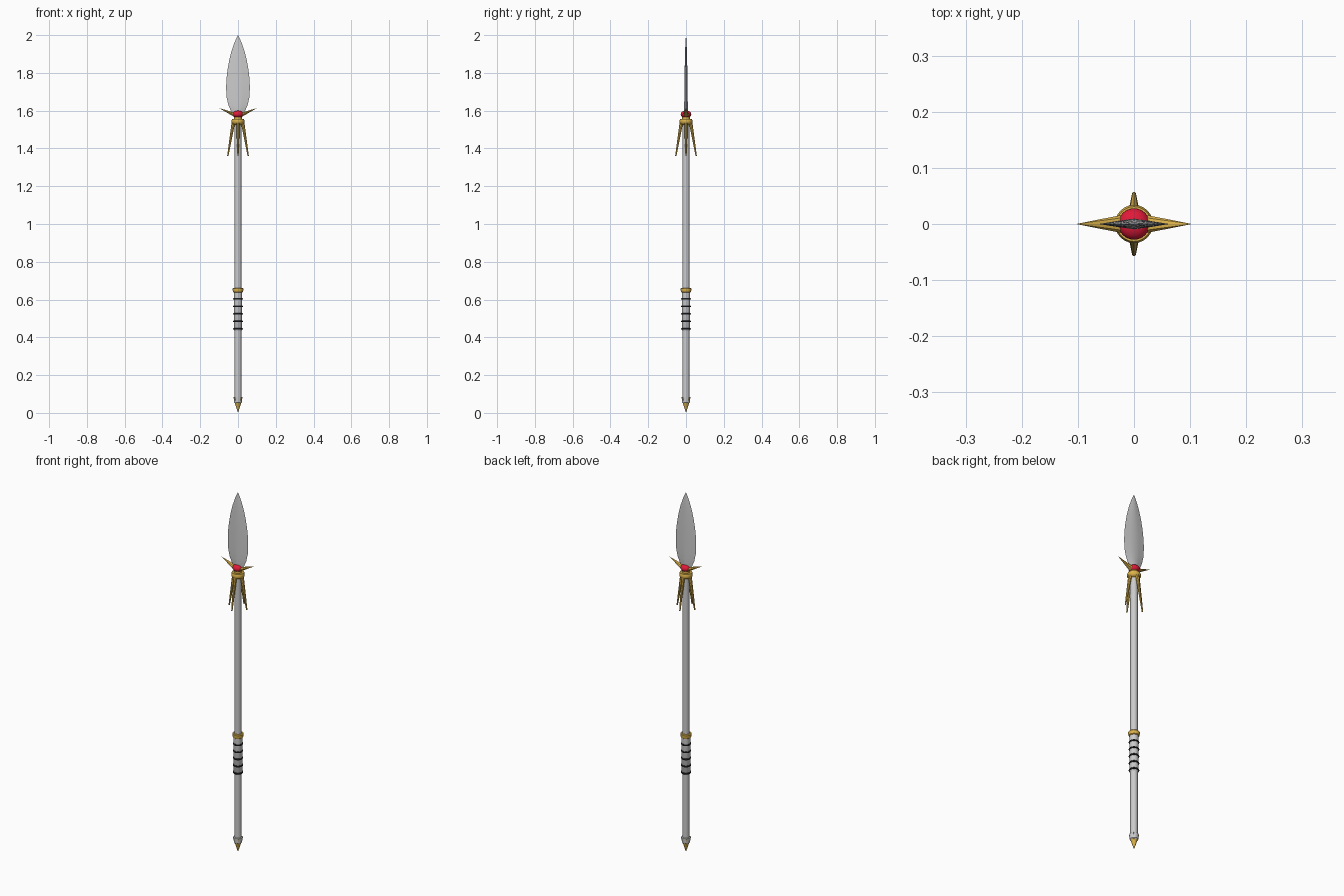
import bpy, bmesh, math
from mathutils import Vector

if "Cube" in bpy.data.objects:
    bpy.data.objects.remove(bpy.data.objects["Cube"])


def material(name, color):
    m = bpy.data.materials.new(name)
    m.diffuse_color = color
    m.use_nodes = True
    m.node_tree.nodes["Principled BSDF"].inputs["Base Color"].default_value = m.diffuse_color
    return m


GOLD = material("gold", (0.72, 0.45, 0.07, 1))
RED = material("red", (0.75, 0.01, 0.04, 1))
BLACK = material("black", (0.02, 0.02, 0.02, 1))


def finish(name, bm, mat=None, angle=35):
    bmesh.ops.recalc_face_normals(bm, faces=bm.faces)
    me = bpy.data.meshes.new(name)
    bm.to_mesh(me)
    bm.free()
    ob = bpy.data.objects.new(name, me)
    bpy.context.collection.objects.link(ob)
    if mat:
        me.materials.append(mat)
    bpy.ops.object.select_all(action='DESELECT')
    ob.select_set(True)
    bpy.context.view_layer.objects.active = ob
    bpy.ops.object.shade_smooth_by_angle(angle=math.radians(angle))
    return ob


def loft(name, rings, mat=None, angle=35):
    """Skin a list of equal-length point rings, capping both ends."""
    bm = bmesh.new()
    vs = [[bm.verts.new(p) for p in ring] for ring in rings]
    n = len(vs[0])
    for a, b in zip(vs, vs[1:]):
        for i in range(n):
            j = (i + 1) % n
            bm.faces.new((a[i], a[j], b[j], b[i]))
    bm.faces.new(vs[0])
    bm.faces.new(vs[-1])
    bmesh.ops.remove_doubles(bm, verts=bm.verts, dist=1e-5)
    return finish(name, bm, mat, angle)


def lathe(name, profile, mat=None, sides=24):
    """Turn (radius, z) points around the z axis."""
    ring = [2 * math.pi * i / sides for i in range(sides)]
    return loft(name, [[(max(r, 1e-4) * math.cos(a), max(r, 1e-4) * math.sin(a), z)
                        for a in ring] for r, z in profile], mat)


def spike(name, start, end, r0, r1, mat, sides=8, thick=1.0):
    """Tapered prong between two points; thick scales the in-plane depth."""
    start, end = Vector(start), Vector(end)
    d = (end - start).normalized()
    side = d.cross(Vector((0, 0, 1))).normalized()
    up = side.cross(d)
    rings = []
    for c, r in ((start, r0), (end, r1)):
        rings.append([c + side * r * math.cos(2 * math.pi * i / sides)
                      + up * r * thick * math.sin(2 * math.pi * i / sides)
                      for i in range(sides)])
    return loft(name, rings, mat)


# shaft and grip
lathe("shaft", [(0.0185, 0.06), (0.0185, 1.56)])
lathe("grip", [(0.0185, 0.435), (0.022, 0.44), (0.022, 0.64)])
lathe("grip_collar", [(0.021, 0.636), (0.026, 0.64), (0.0285, 0.65),
                      (0.0285, 0.658), (0.025, 0.662), (0.018, 0.662)], GOLD)
for k in range(5):
    z = 0.445 + 0.0395 * k
    lathe(f"grip_band_{k + 1}",
          [(0.021, z - 0.004), (0.0245, z - 0.004), (0.0265, z),
           (0.0245, z + 0.004), (0.021, z + 0.004)], BLACK)

# butt end
lathe("butt_cap", [(0.015, 0.05), (0.021, 0.056), (0.023, 0.083), (0.0185, 0.085)])
lathe("butt_point", [(0, 0), (0.017, 0.052), (0.012, 0.056)], GOLD)
for k in range(4):
    a = math.pi / 4 + k * math.pi / 2
    c, s = math.cos(a), math.sin(a)
    spike(f"butt_prong_{k + 1}", (0.014 * c, 0.014 * s, 0.05),
          (0.025 * c, 0.025 * s, 0.083), 0.004, 0.001, GOLD, 6)

# head collar and neck
lathe("head_collar", [(0.018, 1.525), (0.029, 1.53), (0.034, 1.538),
                      (0.034, 1.548), (0.031, 1.556), (0.015, 1.556)], GOLD)
lathe("neck", [(0.02, 1.55), (0.02, 1.572)], GOLD)

# four prongs hanging from the collar
for k in range(4):
    c, s = math.cos(k * math.pi / 2), math.sin(k * math.pi / 2)
    spike(f"hanging_prong_{k + 1}", (0.024 * c, 0.024 * s, 1.54),
          (0.054 * c, 0.054 * s, 1.36), 0.0095, 0.0035, GOLD)

# side spikes under the blade
for side in (-1, 1):
    spike("side_spike", (side * 0.012, 0, 1.575), (side * 0.102, 0, 1.615),
          0.018, 0.0002, GOLD, 8, 0.6)

# gem
lathe("gem", [(0.028 * math.sin(math.pi * i / 14), 1.581 - 0.02 * math.cos(math.pi * i / 14))
              for i in range(15)], RED)

# leaf blade: half width, half thickness, height
rings = []
for w, t, z in ((0.018, 0.009, 1.575), (0.038, 0.0095, 1.60), (0.051, 0.0095, 1.63),
                (0.060, 0.009, 1.67), (0.063, 0.0085, 1.72), (0.061, 0.008, 1.77),
                (0.055, 0.007, 1.82), (0.046, 0.006, 1.87), (0.033, 0.0045, 1.92),
                (0.017, 0.003, 1.965), (0.0002, 0.0002, 2.0)):
    i = w * 0.45
    rings.append([(w, 0, z), (i, t * 0.65, z), (0, t, z), (-i, t * 0.65, z),
                  (-w, 0, z), (-i, -t * 0.65, z), (0, -t, z), (i, -t * 0.65, z)])
loft("blade", rings, None, 20)
